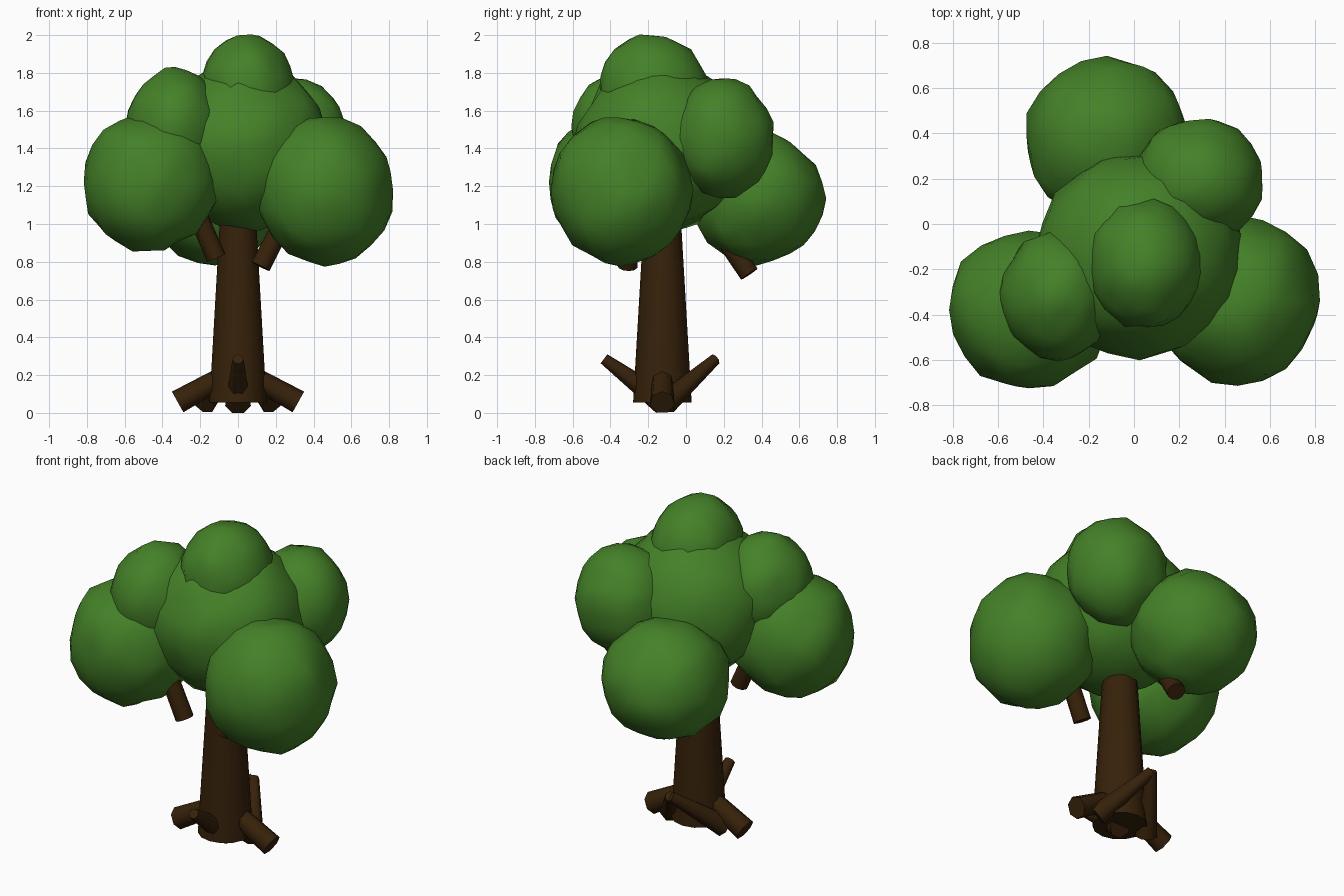
import bpy, bmesh, random
from mathutils import Vector, noise

if "Cube" in bpy.data.objects:
    bpy.data.objects.remove(bpy.data.objects["Cube"])

random.seed(4)


def material(name, rgb):
    m = bpy.data.materials.new(name)
    m.diffuse_color = (*rgb, 1)
    m.use_nodes = True
    m.node_tree.nodes["Principled BSDF"].inputs["Base Color"].default_value = m.diffuse_color
    return m


LEAF = material("leaf green", (0.058, 0.218, 0.021))
BARK = material("bark brown", (0.037, 0.0155, 0.003))


def finish(name, bm, mat, angle):
    mesh = bpy.data.meshes.new(name)
    bm.to_mesh(mesh)
    bm.free()
    mesh.materials.append(mat)
    ob = bpy.data.objects.new(name, mesh)
    bpy.context.collection.objects.link(ob)
    bpy.ops.object.select_all(action='DESELECT')
    ob.select_set(True)
    bpy.context.view_layer.objects.active = ob
    bpy.ops.object.shade_smooth_by_angle(angle=angle)
    return ob


def limb(name, a, b, r1, r2, sides):
    """Tapered cylinder from point a to point b."""
    a, b = Vector(a), Vector(b)
    bm = bmesh.new()
    bmesh.ops.create_cone(bm, cap_ends=True, segments=sides, radius1=r1,
                          radius2=r2, depth=(b - a).length)
    rot = (b - a).to_track_quat('Z', 'Y').to_matrix().to_4x4()
    bm.transform(rot)
    bmesh.ops.translate(bm, vec=(a + b) / 2, verts=bm.verts)
    return finish(name, bm, BARK, 1.1)


def foliage(name, *ranges, rough=0.05, spike=0.03, fill=0.975):
    """Ball filling the given x, y and z ranges, with uneven facets."""
    bm = bmesh.new()
    bmesh.ops.create_icosphere(bm, subdivisions=3, radius=1)
    seed = Vector([random.uniform(-50, 50) for _ in range(3)])
    for v in bm.verts:
        bump = 1 + rough * noise.noise(v.co * 2.2 + seed) + random.uniform(-spike, spike)
        v.co = [(lo + hi) / 2 + c * bump * fill * (hi - lo) / 2
                for c, (lo, hi) in zip(v.co, ranges)]
    return finish(name, bm, LEAF, 0.6)


# Trunk
limb("trunk", (0, -0.125, 0.055), (0, -0.125, 1.25), 0.155, 0.085, 14)

# Roots: two thick side roots, a front root and a back pair that meet at the tip
for side, s in (("left", -1), ("right", 1)):
    limb("root_" + side, (s * 0.318, -0.125, 0.055), (s * 0.04, -0.125, 0.21), 0.066, 0.056, 7)
    limb("root_back_" + side, (s * 0.18, -0.11, 0.05), (0, 0.155, 0.285), 0.064, 0.031, 7)
limb("root_front", (0, -0.12, 0.05), (0, -0.435, 0.285), 0.07, 0.031, 7)

# Branches under the leaf masses
limb("branch_left", (-0.115, -0.36, 0.82), (-0.28, -0.37, 1.2), 0.053, 0.05, 10)
limb("branch_right", (0.12, -0.31, 0.775), (0.31, -0.28, 1.15), 0.053, 0.05, 10)
limb("branch_back", (-0.03, 0.335, 0.735), (-0.06, 0.12, 1.05), 0.053, 0.05, 10)

# Leaf masses
foliage("leaves_front_left", (-0.83, -0.10), (-0.74, -0.02), (0.845, 1.60))
foliage("leaves_front_right", (0.085, 0.83), (-0.72, 0.04), (0.775, 1.58))
foliage("leaves_back", (-0.49, 0.25), (0.01, 0.74), (0.78, 1.49))
foliage("leaves_back_right", (-0.01, 0.585), (-0.085, 0.475), (1.13, 1.78))
foliage("leaves_upper_left", (-0.59, -0.08), (-0.61, -0.02), (1.20, 1.83))
foliage("leaves_top", (-0.21, 0.31), (-0.47, 0.12), (1.40, 2.01))
foliage("leaves_middle", (-0.44, 0.49), (-0.60, 0.33), (0.955, 1.87))
